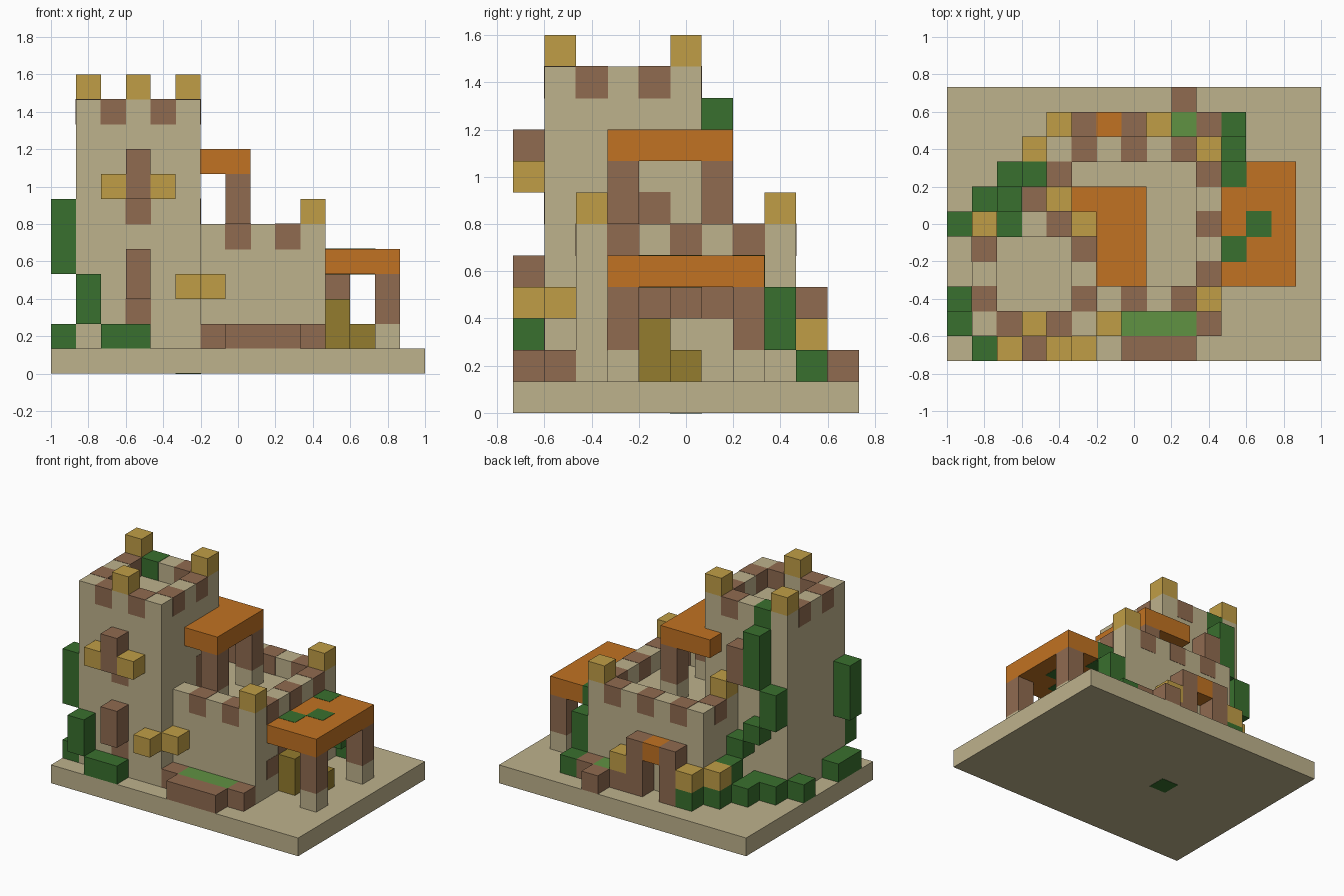
import bpy
import bmesh
from mathutils import Vector

cube = bpy.data.objects.get("Cube")
if cube:
    bpy.data.objects.remove(cube, do_unlink=True)

UNIT = 2 / 15                      # edge length of one building block
ORIGIN = Vector((-1, -11 / 15, 0))
SKIN = 0.002                       # thickness of painted patches


def material(name, r, g, b):
    colour = [((c / 255 + 0.055) / 1.055) ** 2.4 for c in (r, g, b)] + [1]
    mat = bpy.data.materials.new(name)
    mat.use_nodes = True
    mat.diffuse_color = colour
    mat.node_tree.nodes["Principled BSDF"].inputs["Base Color"].default_value = colour
    return mat


sand = material("sandstone", 190, 178, 140)
brown = material("brown_brick", 144, 107, 80)
gold = material("gold_stone", 192, 158, 70)
olive = material("olive_wood", 148, 124, 46)
green = material("ivy_green", 57, 112, 46)
grass = material("grass_green", 96, 146, 66)
orange = material("orange_roof", 193, 114, 34)


def part(name, mat, boxes, grow=0.0):
    """One object from boxes, each (cell) or (cell, size) counted in blocks."""
    bm = bmesh.new()
    for box in boxes:
        cell, size = box if isinstance(box[0], tuple) else (box, (1, 1, 1))
        cell, size = Vector(cell), Vector(size)
        centre = ORIGIN + (cell + size / 2) * UNIT
        new = bmesh.ops.create_cube(bm, size=1)["verts"]
        for v in new:
            v.co = centre + v.co * (size * UNIT + Vector((2 * grow,) * 3))
    mesh = bpy.data.meshes.new(name)
    bm.to_mesh(mesh)
    bm.free()
    mesh.materials.append(mat)
    obj = bpy.data.objects.new(name, mesh)
    bpy.context.scene.collection.objects.link(obj)
    return obj


def paint(name, mat, cells):
    """Thin coloured skins over single blocks of a wall."""
    return part(name, mat, cells, SKIN)


# Ground slab
part("ground_slab", sand, [((0, 0, 0), (15, 11, 1))])
paint("ground_underside_patch", green, [(5, 5, 0)])

# Tower with a sunken roof terrace
part("tower_body", sand, [((1, 1, 1), (5, 5, 9))])
part("tower_parapet", sand,
     [((1, y, 10), (5, 1, 1)) for y in (1, 5)] +
     [((x, 2, 10), (1, 3, 1)) for x in (1, 5)])
paint("tower_parapet_bricks", brown,
      [(x, 1, 10) for x in (2, 4)] + [(4, 5, 10)] +
      [(x, y, 10) for x in (1, 5) for y in (2, 4)])
paint("tower_parapet_ivy", green, [(2, 5, 10)])
part("tower_pinnacles", gold, [(1, 5, 11), (3, 1, 11), (5, 5, 11)])

# Tower windows and door
part("upper_window", brown, [((3, 0, 7), (1, 1, 2))])
part("upper_window_shutters", gold, [(2, 0, 7), (4, 0, 7)])
part("lower_window", brown, [((3, 0, 3), (1, 1, 2))])
paint("window_sill_bricks", brown, [(3, 1, 6), (3, 1, 2)])
paint("tower_door", brown, [(5, 4, 5), (5, 4, 6)])
part("front_lanterns", gold, [(5, 0, 3), (6, 1, 3)])

# Keep with parapet around a courtyard deck
part("keep_body", sand, [((4, 2, 1), (7, 7, 4))])
part("keep_parapet", sand, [
    ((6, 2, 5), (5, 1, 1)), ((4, 8, 5), (7, 1, 1)),
    ((10, 3, 5), (1, 5, 1)), ((4, 6, 5), (1, 2, 1))])
paint("keep_parapet_bricks", brown,
      [(x, 2, 5) for x in (7, 9)] + [(x, 8, 5) for x in (5, 7, 9)] +
      [(10, y, 5) for y in (3, 5, 7)] + [(4, 7, 5)])
part("keep_pinnacles", gold, [(10, 2, 6), (10, 8, 6), (4, 6, 6)])


# Roofed shelters on posts with stone feet
def shelter(name, post_x, post_ys, foot_z, roof):
    part(name + "_feet", sand, [(post_x, y, foot_z) for y in post_ys])
    part(name + "_posts", brown,
         [((post_x, y, foot_z + 1), (1, 1, 2)) for y in post_ys])
    part(name + "_roof", orange, roof)


shelter("deck_shelter", 7, (3, 6), 5, [((6, 3, 8), (2, 4, 1)), (5, 6, 8)])
shelter("side_porch", 13, (3, 7), 1, [((11, 3, 4), (3, 5, 1))])
paint("porch_roof_moss", green, [(11, 4, 4), (12, 5, 4), (11, 7, 4)])

# Side entrance below the porch
part("porch_lintel", brown, [(11, 5, 3)])
paint("porch_wall_bricks", brown, [(10, 3, 2), (10, 4, 3), (10, 6, 3)])
part("porch_crates", olive, [((11, 4, 1), (1, 1, 2)), (12, 5, 1)])

# Back gate
part("gate_jambs", brown, [((x, 9, 1), (1, 1, 3)) for x in (5, 7)])
part("gate_lintel", orange, [(6, 9, 3)])
part("gate_lanterns", gold, [(8, 9, 2), (4, 9, 2), (3, 8, 2)])

# Planters
part("front_planter", brown, [((7, 0, 1), (3, 1, 1)), (6, 1, 1), (10, 1, 1)])
part("front_planter_grass", grass, [((7, 1, 1), (3, 1, 1))])
part("back_planter", brown, [(9, 10, 1), (8, 9, 1), (10, 9, 1)])
part("back_planter_grass", grass, [(9, 9, 1)])

# Hedges at ground level
part("front_hedge", green, [((2, 0, 1), (2, 1, 1))])
part("west_hedge", green, [((0, 1, 1), (1, 2, 1)), (0, 5, 1)])
part("back_hedge", green, [
    ((1, 6, 1), (2, 1, 1)), ((2, 7, 1), (2, 1, 1)), (3, 8, 1), (4, 9, 1)])

# Climbing ivy
part("front_ivy", green, [((1, 0, 2), (1, 1, 2)), ((0, 1, 4), (1, 1, 3))])
part("back_ivy", green, [
    (3, 7, 2), (3, 6, 3), (2, 6, 4),
    ((1, 6, 5), (1, 1, 2)), ((2, 6, 7), (1, 1, 3))])
part("side_ivy", green, [(11, 9, 1), ((11, 8, 2), (1, 1, 2))])
part("back_window", brown, [((3, 6, 7), (1, 1, 2))])
